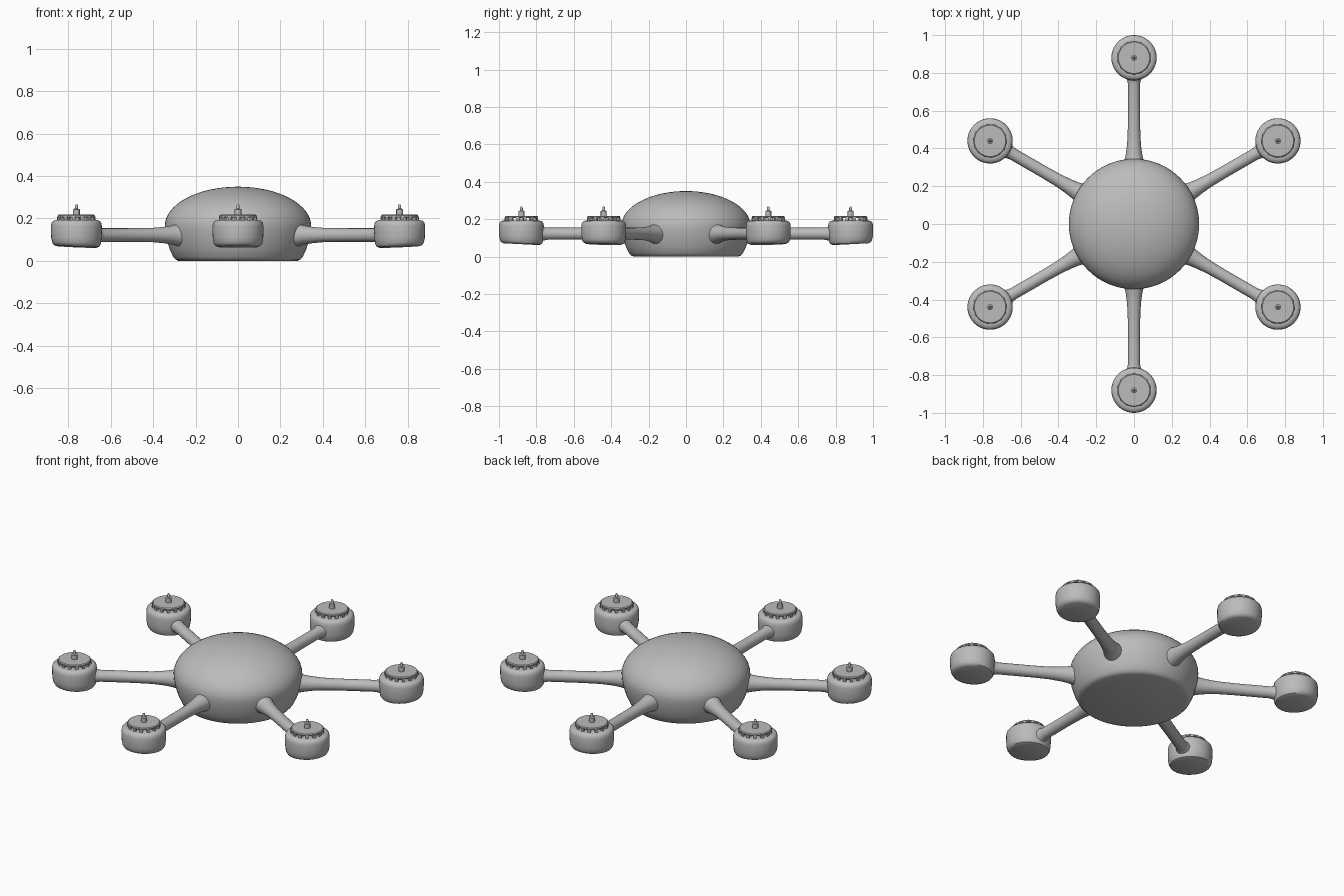
import bpy, bmesh
from math import pi, radians, cos, sin
from mathutils import Matrix, Vector

old = bpy.data.objects.get("Cube")
if old:
    bpy.data.objects.remove(old, do_unlink=True)

grey = bpy.data.materials.new("plain_grey")
grey.use_nodes = True
COLOUR = (0.5, 0.5, 0.5, 1)
grey.diffuse_color = COLOUR
grey.node_tree.nodes["Principled BSDF"].inputs["Base Color"].default_value = COLOUR


def finish(name, bm, angle=35):
    """Turn a bmesh into a smooth-shaded grey object."""
    bmesh.ops.remove_doubles(bm, verts=bm.verts, dist=1e-5)
    bmesh.ops.recalc_face_normals(bm, faces=bm.faces)
    mesh = bpy.data.meshes.new(name)
    bm.to_mesh(mesh)
    bm.free()
    mesh.materials.append(grey)
    obj = bpy.data.objects.new(name, mesh)
    bpy.context.collection.objects.link(obj)
    bpy.ops.object.select_all(action="DESELECT")
    obj.select_set(True)
    bpy.context.view_layer.objects.active = obj
    bpy.ops.object.shade_smooth_by_angle(angle=radians(angle))
    return obj


def lathe(bm, profile, steps):
    """Revolve (radius, height) points around z."""
    verts = [bm.verts.new((r, 0, z)) for r, z in profile]
    edges = [bm.edges.new(pair) for pair in zip(verts, verts[1:])]
    bmesh.ops.spin(bm, geom=verts + edges, cent=(0, 0, 0), axis=(0, 0, 1),
                   angle=2 * pi, steps=steps, use_merge=True)
    bmesh.ops.remove_doubles(bm, verts=bm.verts, dist=1e-5)


# Domed body: flat base, rounded lower edge, elliptical upper shell
body = bmesh.new()
lower = [(0, 0), (0.28, 0), (0.293, 0.005), (0.305, 0.018), (0.322, 0.055),
         (0.336, 0.1), (0.343, 0.14)]
dome = [(0.345 * cos(t * pi / 32), 0.165 + 0.185 * sin(t * pi / 32)) for t in range(16)]
lathe(body, lower + dome + [(0, 0.35)], 64)
finish("body", body)

REACH = 0.88
ARM = [(0.068, 0.26), (0.06, 0.3), (0.052, 0.33), (0.045, 0.36), (0.039, 0.4),
       (0.034, 0.46), (0.032, 0.55), (0.032, 0.74), (0.036, 0.76), (0.045, 0.78), (0.05, 0.8)]
CUP = [(0, 0.066), (0.095, 0.066), (0.108, 0.072), (0.115, 0.084), (0.119, 0.11), (0.12, 0.135),
       (0.12, 0.165), (0.117, 0.18), (0.109, 0.189), (0.095, 0.193), (0, 0.193)]
CAP = [(0, 0.205), (0.084, 0.205), (0.088, 0.208), (0.088, 0.214), (0.083, 0.218), (0, 0.218)]
SHAFT = [(0, 0.19), (0.016, 0.19), (0.016, 0.243), (0.008, 0.246), (0.007, 0.262),
         (0.004, 0.267), (0, 0.267)]
TEETH = 14

for i in range(6):
    turn = Matrix.Rotation(radians(30 + 60 * i), 4, "Z")
    place = turn @ Matrix.Translation((REACH, 0, 0))

    # Arm tube, flared where it meets the body and the motor cup
    bm = bmesh.new()
    lathe(bm, ARM, 24)
    lay_flat = Matrix.Translation((0, 0, 0.122)) @ Matrix.Rotation(pi / 2, 4, "Y")
    bm.transform(turn @ lay_flat)
    finish(f"arm_{i + 1}", bm)

    # Motor cup, its underside rising slightly outwards
    bm = bmesh.new()
    lathe(bm, CUP, 40)
    for v in bm.verts:
        if v.co.z < 0.1:
            v.co.z += 0.05 * v.co.x
    bm.transform(place)
    finish(f"motor_cup_{i + 1}", bm)

    # Rotor cap on a ring of upright teeth
    bm = bmesh.new()
    lathe(bm, CAP, 40)
    for k in range(TEETH):
        spot = Matrix.Rotation(2 * pi * k / TEETH, 4, "Z") @ Matrix.Translation((0.083, 0, 0.199))
        bmesh.ops.create_cube(bm, size=1, matrix=spot @ Matrix.Diagonal((0.014, 0.016, 0.02, 1)))
    bm.transform(place)
    finish(f"rotor_{i + 1}", bm)

    # Stepped shaft
    bm = bmesh.new()
    lathe(bm, SHAFT, 16)
    bm.transform(place)
    finish(f"shaft_{i + 1}", bm)
